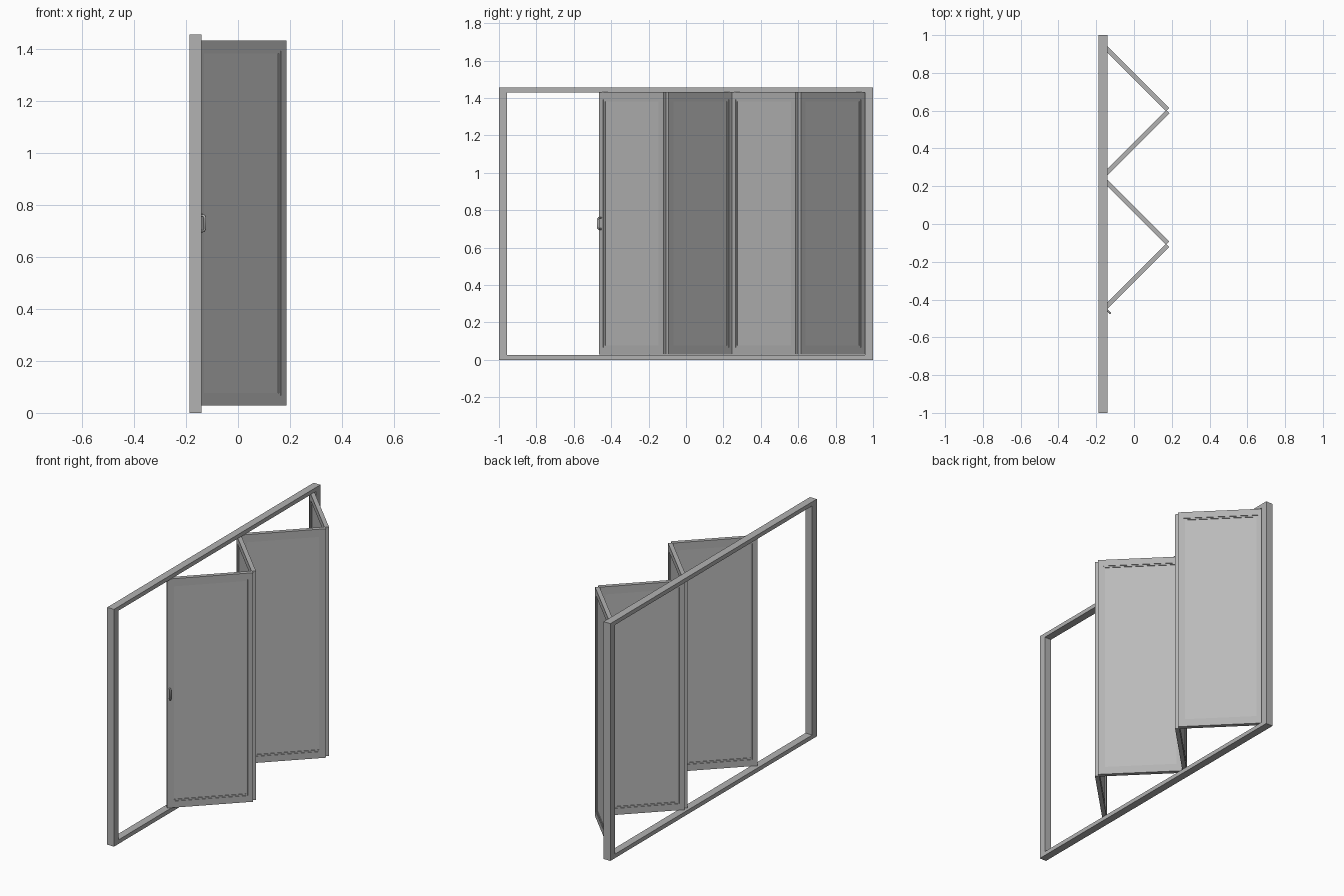
import bpy
from math import pi
from mathutils import Matrix, Vector

cube = bpy.data.objects.get("Cube")
if cube:
    bpy.data.objects.remove(cube, do_unlink=True)


def material(name, value):
    m = bpy.data.materials.new(name)
    m.use_nodes = True
    colour = (value, value, value, 1)
    m.diffuse_color = colour
    m.node_tree.nodes["Principled BSDF"].inputs["Base Color"].default_value = colour
    return m


frame_grey = material("frame grey", 0.45)
pane_grey = material("pane grey", 0.49)


def box(name, size, centre, mat, place=Matrix()):
    bpy.ops.mesh.primitive_cube_add(size=1)
    ob = bpy.context.object
    ob.name = name
    ob.data.transform(place @ Matrix.Translation(centre) @ Matrix.Diagonal((*size, 1)))
    ob.data.materials.append(mat)
    return ob


def ring(name, width, height, side, end, depth, place):
    """Rectangular ring of two stiles and two rails, centred on its place."""
    for s, label in ((-1, "a"), (1, "b")):
        box(f"{name}_stile_{label}", (side, depth, height),
            (s * (width - side) / 2, 0, 0), frame_grey, place)
        box(f"{name}_rail_{label}", (width - 2 * side, depth, end),
            (0, 0, s * (height - end) / 2), frame_grey, place)


# Outer frame
HEIGHT = 1.455
frame_place = Matrix.Translation((-0.164, 0, HEIGHT / 2)) @ Matrix.Rotation(pi / 2, 4, "Z")
ring("outer_frame", 2, HEIGHT, 0.044, 0.025, 0.046, frame_place)

# Folding panels, zigzagging at 45 degrees
LENGTH, TALL, THICK = 0.485, 1.404, 0.025
SIDE, END, BEAD = 0.03, 0.04, 0.009
inner_w, inner_h = LENGTH - 2 * SIDE, TALL - 2 * END
for i in range(4):
    turn = pi / 4 if i % 2 == 0 else -pi / 4
    place = (Matrix.Translation((0.007, -0.284 + 0.3535 * i, 0.0275 + TALL / 2))
             @ Matrix.Rotation(turn, 4, "Z"))
    ring(f"panel_{i + 1}_sash", LENGTH, TALL, SIDE, END, THICK, place)
    ring(f"panel_{i + 1}_bead", inner_w, inner_h, BEAD, BEAD, 0.018, place)
    box(f"panel_{i + 1}_pane", (inner_w - 2 * BEAD, 0.01, inner_h - 2 * BEAD),
        (0, 0, 0), pane_grey, place)
    if i == 0:
        handle_place = place @ Matrix.Translation((-LENGTH / 2 + SIDE / 2, -THICK / 2, 0))

# Pull handle on the free edge of the leading panel
curve = bpy.data.curves.new("handle", "CURVE")
curve.dimensions = "3D"
curve.bevel_depth = 0.005
curve.bevel_resolution = 2
curve.use_fill_caps = True
path = curve.splines.new("POLY")
points = [(0, -0.03), (-0.018, -0.03), (-0.025, -0.022),
          (-0.025, 0.022), (-0.018, 0.03), (0, 0.03)]
path.points.add(len(points) - 1)
for p, (out, up) in zip(path.points, points):
    p.co = (*(handle_place @ Vector((0, out, up))), 1)
curve.materials.append(frame_grey)
handle = bpy.data.objects.new("handle", curve)
bpy.context.collection.objects.link(handle)
